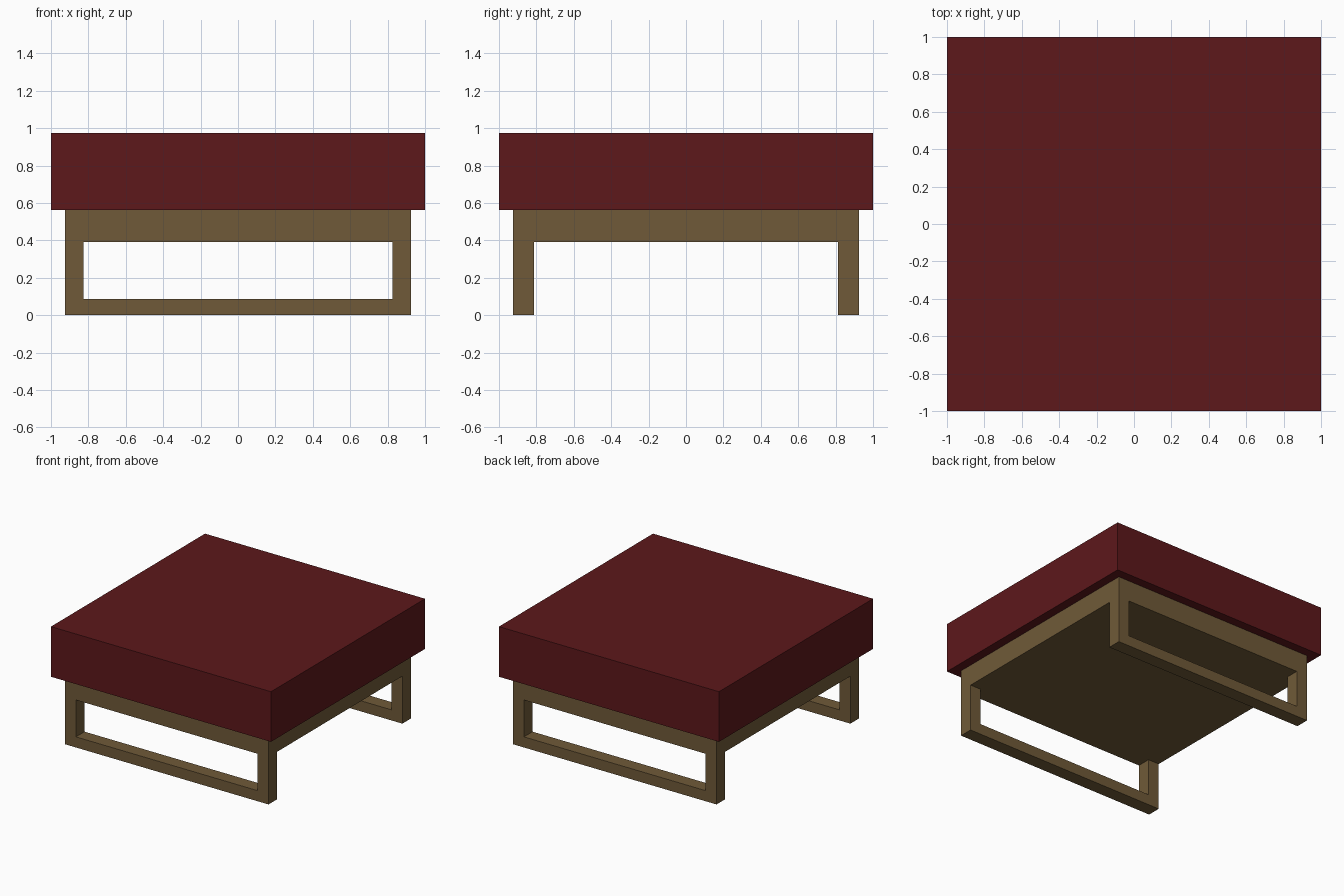
import bpy, bmesh

if "Cube" in bpy.data.objects:
    bpy.data.objects.remove(bpy.data.objects["Cube"])

def material(name, rgb):
    m = bpy.data.materials.new(name)
    m.diffuse_color = (*rgb, 1)
    m.use_nodes = True
    m.node_tree.nodes["Principled BSDF"].inputs["Base Color"].default_value = m.diffuse_color
    return m

def box(name, half_x, half_y, z0, z1, mat=None):
    bm = bmesh.new()
    bmesh.ops.create_cube(bm, size=2)
    for v in bm.verts:
        v.co = (v.co.x * half_x, v.co.y * half_y, z1 if v.co.z > 0 else z0)
    mesh = bpy.data.meshes.new(name)
    bm.to_mesh(mesh)
    bm.free()
    if mat:
        mesh.materials.append(mat)
    ob = bpy.data.objects.new(name, mesh)
    bpy.context.collection.objects.link(ob)
    return ob

def cut(target, cutter):
    mod = target.modifiers.new(cutter.name, 'BOOLEAN')
    mod.operation = 'DIFFERENCE'
    mod.solver = 'EXACT'
    mod.object = cutter
    cutter.hide_render = True
    cutter.display_type = 'WIRE'

red = material("red_fabric", (0.109, 0.009, 0.011))
wood = material("wood", (0.162, 0.102, 0.04))

# Cushion
box("cushion", 1.0, 1.0, 0.563, 0.975, red)

# Base: solid deck with a sled frame at the front and back
base = box("base_frame", 0.925, 0.925, 0.0, 0.563, wood)
# Open space between the two sled frames
cut(base, box("side_opening_cutter", 1.2, 0.813, -0.2, 0.39))
# Window through each sled frame
cut(base, box("window_cutter", 0.825, 1.2, 0.087, 0.39))
